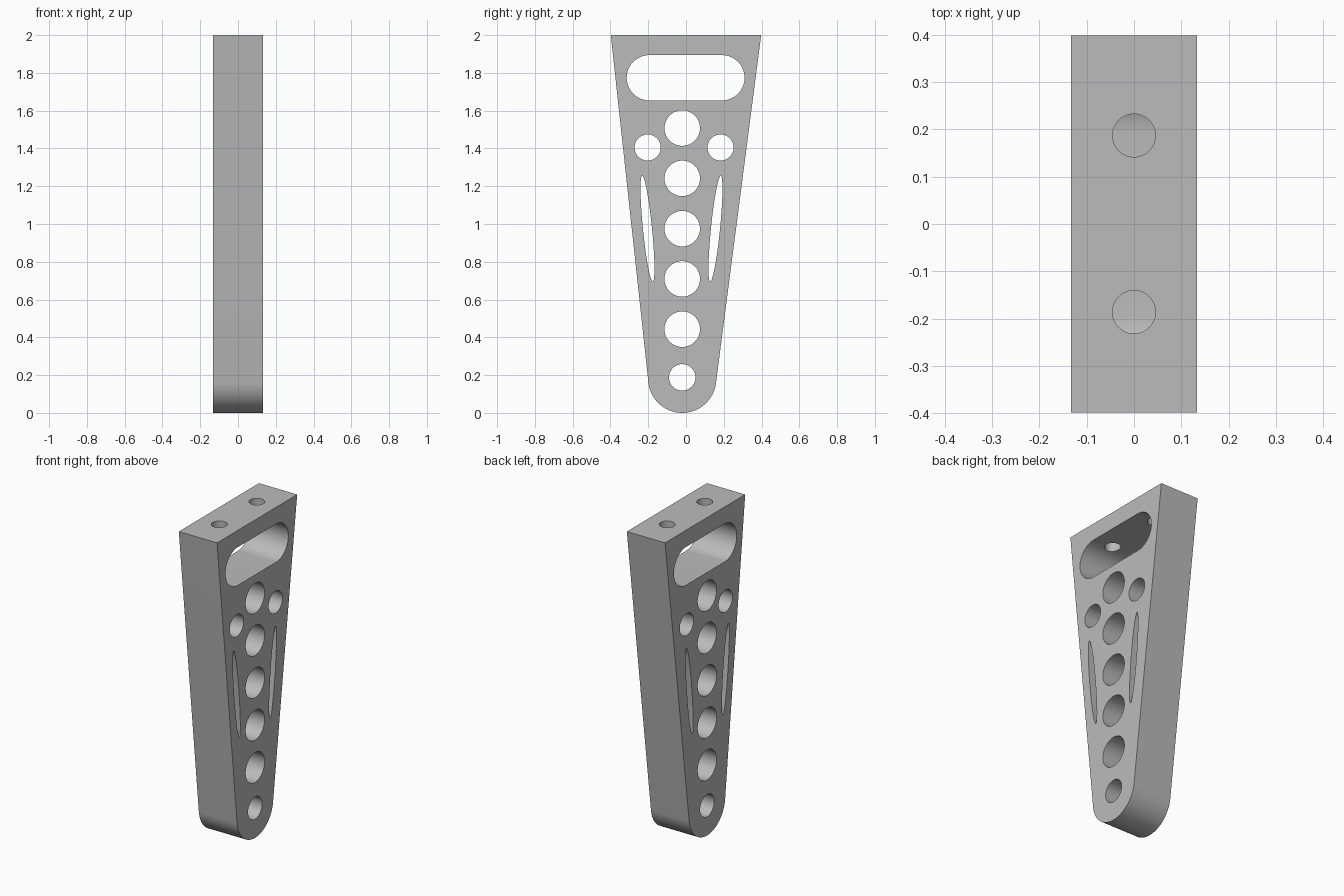
import bpy, bmesh
from math import sin, cos, pi, atan2, hypot, acos

if "Cube" in bpy.data.objects:
    bpy.data.objects.remove(bpy.data.objects["Cube"], do_unlink=True)

HALF = 0.133      # half thickness of the bar
MID = -0.02       # axis of the hole row
TOP = 2.0


def ring(y, z, ry, rz, tilt=0.0, n=64):
    """Ellipse in the y-z plane, leaning by tilt."""
    pts = []
    for i in range(n):
        a = 2 * pi * i / n
        u, v = ry * cos(a), rz * sin(a)
        pts.append((y + u * cos(tilt) - v * sin(tilt), z + u * sin(tilt) + v * cos(tilt)))
    return pts


def arc(y, z, r, start, end, n=32):
    return [(y + r * cos(start + (end - start) * i / n),
             z + r * sin(start + (end - start) * i / n)) for i in range(n + 1)]


def extrude(bm, pts, half):
    """Prism along x from a y-z outline."""
    face = bm.faces.new([bm.verts.new((-half, y, z)) for y, z in pts])
    new = bmesh.ops.extrude_face_region(bm, geom=[face])["geom"]
    bmesh.ops.translate(bm, vec=(2 * half, 0, 0),
                        verts=[v for v in new if isinstance(v, bmesh.types.BMVert)])


def make_object(name, bm):
    bmesh.ops.recalc_face_normals(bm, faces=bm.faces)
    mesh = bpy.data.meshes.new(name)
    bm.to_mesh(mesh)
    bm.free()
    obj = bpy.data.objects.new(name, mesh)
    bpy.context.collection.objects.link(obj)
    return obj


def tangent_angle(corner_y, side, cy, cz, r):
    """Angle on the foot circle where the straight side touches it."""
    dy, dz = corner_y - cy, TOP - cz
    return atan2(dz, dy) + side * acos(r / hypot(dy, dz))


# Tapered body with a rounded foot
foot_r = 0.18
left = tangent_angle(-0.398, 1, MID, foot_r, foot_r)
right = tangent_angle(0.398, -1, MID, foot_r, foot_r) + 2 * pi
bm = bmesh.new()
extrude(bm, [(0.398, TOP), (-0.398, TOP)] + arc(MID, foot_r, foot_r, left, right, 48), HALF)
body = make_object("tapered_bracket", bm)

# Side openings: hole row, pair of small holes, slanted slits, wide slot
bm = bmesh.new()
for i in range(5):
    extrude(bm, ring(MID, 0.443 + 0.2662 * i, 0.094, 0.094), 0.3)
extrude(bm, ring(MID, 0.188, 0.07, 0.07), 0.3)
for y in (-0.203, 0.183):
    extrude(bm, ring(y, 1.405, 0.069, 0.069), 0.3)
for y, tilt in ((-0.204, 0.1), (0.156, -0.1)):
    extrude(bm, ring(y, 0.975, 0.024, 0.282, tilt), 0.3)
slot_r = 0.12
extrude(bm, arc(0.19, 1.774, slot_r, -pi / 2, pi / 2) +
        arc(-0.194, 1.774, slot_r, pi / 2, 3 * pi / 2), 0.3)
side_cutter = make_object("side_cutter", bm)

# Bolt holes from the top into the slot
bm = bmesh.new()
for y in (-0.186, 0.187):
    made = bmesh.ops.create_cone(bm, cap_ends=True, segments=48, radius1=0.0455,
                                 radius2=0.0455, depth=0.4)
    bmesh.ops.translate(bm, vec=(0, y, 1.975), verts=made["verts"])
bolt_cutter = make_object("bolt_cutter", bm)

# Cut the body, then drop the cutters
for cutter in (side_cutter, bolt_cutter):
    cutter.hide_render = True
    mod = body.modifiers.new(cutter.name, "BOOLEAN")
    mod.operation, mod.solver, mod.object = "DIFFERENCE", "EXACT", cutter
graph = bpy.context.evaluated_depsgraph_get()
cut_mesh = bpy.data.meshes.new_from_object(body.evaluated_get(graph))
body.modifiers.clear()
body.data = cut_mesh
for cutter in (side_cutter, bolt_cutter):
    bpy.data.objects.remove(cutter, do_unlink=True)

# Plain grey metal
grey = bpy.data.materials.new("light_grey")
grey.use_nodes = True
colour = (0.5, 0.5, 0.5, 1)
grey.diffuse_color = colour
grey.node_tree.nodes["Principled BSDF"].inputs["Base Color"].default_value = colour
body.data.materials.clear()
body.data.materials.append(grey)

# Smooth curved walls, crisp edges
bpy.ops.object.select_all(action="DESELECT")
body.select_set(True)
bpy.context.view_layer.objects.active = body
bpy.ops.object.shade_smooth_by_angle(angle=pi / 6)
